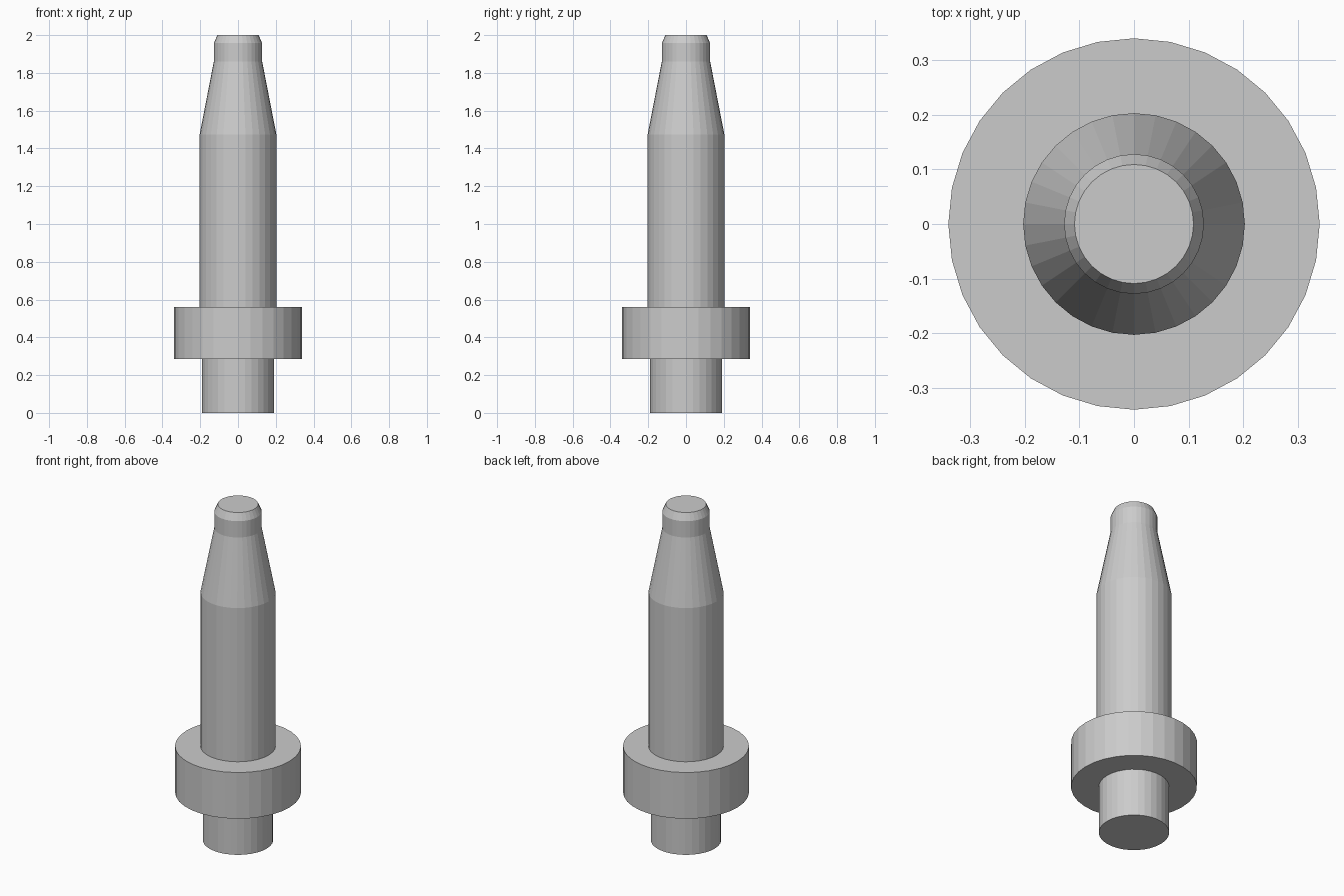
import bpy, bmesh
from math import cos, sin, tau

if "Cube" in bpy.data.objects:
    bpy.data.objects.remove(bpy.data.objects["Cube"])

SIDES = 32


def turned(name, profile):
    """Flat-faced solid of revolution from (radius, z) pairs, bottom to top."""
    bm = bmesh.new()
    rings = [[bm.verts.new((r * cos(tau * i / SIDES), r * sin(tau * i / SIDES), z))
              for i in range(SIDES)] for r, z in profile]
    for low, high in zip(rings, rings[1:]):
        for i in range(SIDES):
            j = (i + 1) % SIDES
            bm.faces.new((low[i], low[j], high[j], high[i]))
    bm.faces.new(rings[0][::-1])
    bm.faces.new(rings[-1])
    mesh = bpy.data.meshes.new(name)
    bm.to_mesh(mesh)
    bm.free()
    obj = bpy.data.objects.new(name, mesh)
    bpy.context.collection.objects.link(obj)
    return obj


# One continuous pin: base stub, collar, shaft, taper, neck, chamfered tip
turned("locating_pin", [
    (0.19, 0.0), (0.19, 0.285),
    (0.34, 0.285), (0.34, 0.56),
    (0.203, 0.56), (0.203, 1.475),
    (0.128, 1.86), (0.128, 1.957),
    (0.109, 2.0),
])
